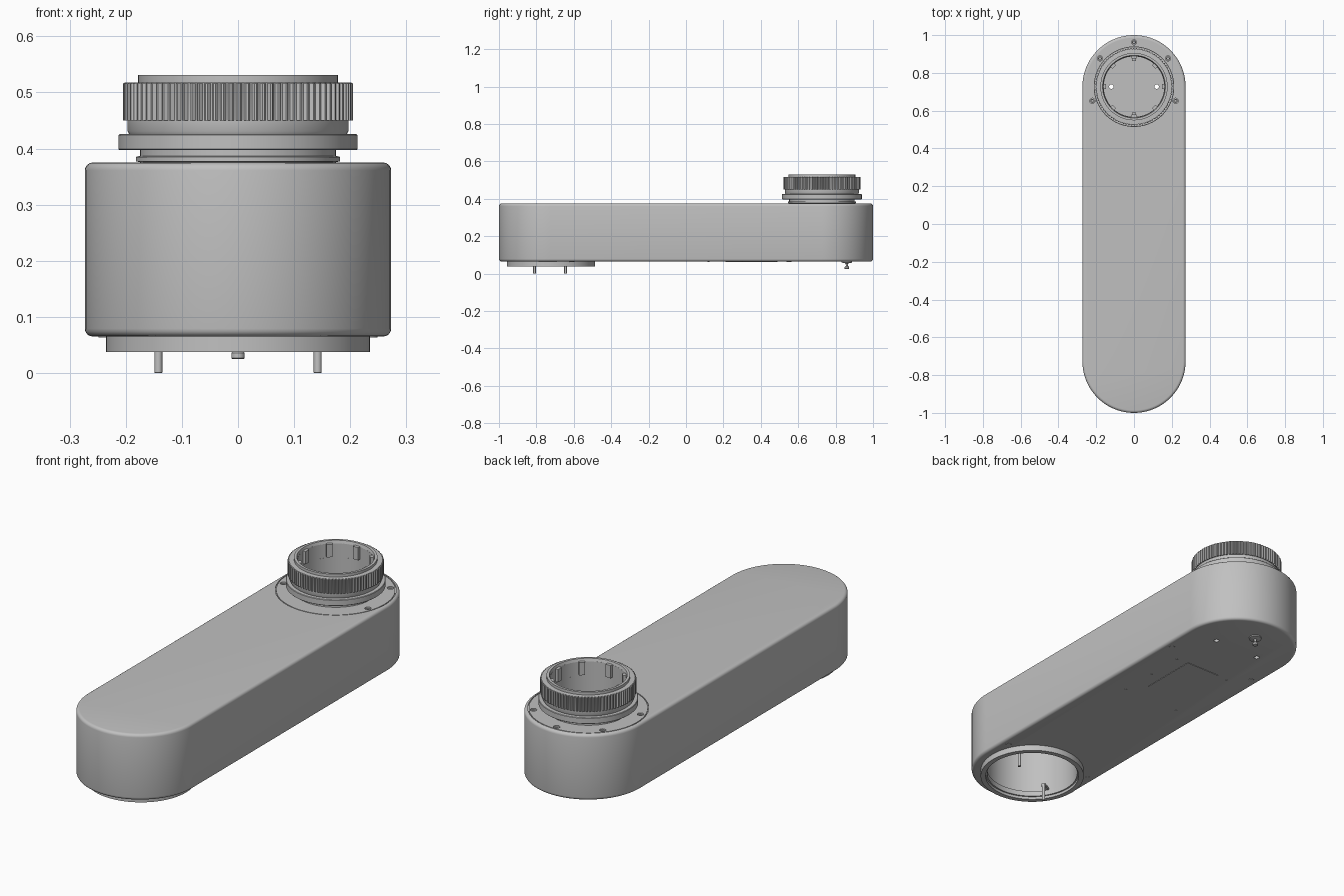
import bpy, bmesh
from math import sin, cos, pi, radians

old = bpy.data.objects.get("Cube")
if old:
    bpy.data.objects.remove(old, do_unlink=True)

# One plain grey for the whole housing
grey = bpy.data.materials.new("light_grey")
grey.use_nodes = True
colour = (0.53, 0.53, 0.53, 1)
grey.diffuse_color = colour
grey.node_tree.nodes["Principled BSDF"].inputs["Base Color"].default_value = colour

R = 0.273            # body half width
END = 1 - R          # centre of each rounded end
LOW, HIGH = 0.065, 0.375


def finish(name, bm, loc=(0, 0, 0)):
    bmesh.ops.recalc_face_normals(bm, faces=bm.faces)
    mesh = bpy.data.meshes.new(name)
    bm.to_mesh(mesh)
    bm.free()
    mesh.materials.append(grey)
    obj = bpy.data.objects.new(name, mesh)
    obj.location = loc
    bpy.context.collection.objects.link(obj)
    return obj


def smooth(obj):
    bpy.ops.object.select_all(action="DESELECT")
    obj.select_set(True)
    bpy.context.view_layer.objects.active = obj
    bpy.ops.object.shade_smooth_by_angle(angle=radians(30))


def bridge(bm, a, b):
    for i in range(len(a)):
        j = (i + 1) % len(a)
        bm.faces.new((a[i], a[j], b[j], b[i]))


def lathe(name, profile, x=0, y=0, segs=96, tooth=0):
    """Closed ring from an (r, z) profile; tooth cuts grooves in its widest part."""
    bm = bmesh.new()
    widest = max(r for r, z in profile)
    loops = []
    for r, z in profile:
        loop = []
        for k in range(segs):
            rr = r - tooth if tooth and k % 4 > 1 and r > widest - 0.001 else r
            a = 2 * pi * k / segs
            loop.append(bm.verts.new((rr * cos(a), rr * sin(a), z)))
        loops.append(loop)
    for i in range(len(loops)):
        bridge(bm, loops[i], loops[(i + 1) % len(loops)])
    return finish(name, bm, (x, y, 0))


def solid(name, profile, x=0, y=0, segs=24):
    """Capped turned solid from an (r, z) profile."""
    bm = bmesh.new()
    loops = [[bm.verts.new((r * cos(2 * pi * k / segs), r * sin(2 * pi * k / segs), z))
              for k in range(segs)] for r, z in profile]
    for a, b in zip(loops, loops[1:]):
        bridge(bm, a, b)
    bm.faces.new(loops[0])
    bm.faces.new(loops[-1])
    return finish(name, bm, (x, y, 0))


def box(name, size, loc, turn=0):
    bm = bmesh.new()
    bmesh.ops.create_cube(bm, size=1)
    bmesh.ops.scale(bm, vec=size, verts=bm.verts)
    obj = finish(name, bm, loc)
    obj.rotation_euler.z = turn
    return obj


def stadium(bm, radius, z, half=END, steps=48):
    pts = []
    for side, start in ((1, 0), (-1, pi)):
        for k in range(steps + 1):
            a = start + pi * k / steps
            pts.append(bm.verts.new((radius * cos(a), side * half + radius * sin(a), z)))
    return pts


# Long rounded body with filleted rims
bm = bmesh.new()
F = 0.014
arc = [(F * (1 - sin(pi / 2 * i / 4)), F * (1 - cos(pi / 2 * i / 4))) for i in range(5)]
layers = [(inset, LOW + h) for inset, h in arc]
layers += [(inset, HIGH - h) for inset, h in reversed(arc)]
loops = [stadium(bm, R - inset, z) for inset, z in layers]
for a, b in zip(loops, loops[1:]):
    bridge(bm, a, b)
bm.faces.new(loops[0])
bm.faces.new(loops[-1])
body = finish("body", bm)


def cut(cutter):
    cutter.hide_render = True
    mod = body.modifiers.new("cut", "BOOLEAN")
    mod.operation = "DIFFERENCE"
    mod.solver = "EXACT"
    mod.object = cutter
    bpy.context.view_layer.update()
    bpy.context.view_layer.objects.active = body
    bpy.ops.object.modifier_apply(modifier=mod.name)
    bpy.data.objects.remove(cutter, do_unlink=True)


def drill(r, z0, z1, x, y, segs=20):
    cut(solid("cutter", [(r, z0), (r, z1)], x, y, segs))


# Upper and lower bores, cap groove, screw holes
drill(0.16, 0.10, 0.5, 0, END, 96)
drill(0.208, 0.0, 0.345, 0, -END, 96)
cut(lathe("cutter", [(0.254, 0.371), (0.258, 0.371), (0.258, 0.4), (0.254, 0.4)], 0, END))
cap_screws = [(0, 0.235)] + [(s * x, y) for s in (-1, 1) for x, y in ((0.18, 0.15), (0.22, -0.075))]
for x, y in cap_screws:
    drill(0.014, 0.36, 0.4, x, END + y)
for s in (-1, 1):
    drill(0.012, 0.0, 0.2, s * 0.12, END)
smooth(body)

# Socket heads in the cap screws
for i, (x, y) in enumerate(cap_screws):
    smooth(lathe(f"cap_screw_{i}", [(0.005, 0.358), (0.011, 0.358), (0.011, 0.370), (0.005, 0.370)],
                 x, END + y, 16))

# Upper coupling: neck, flange, collar, knurled ring, lip
I = 0.162
smooth(lathe("neck", [(I, 0.365), (0.175, 0.365), (0.175, 0.376), (0.182, 0.377), (0.182, 0.385),
                      (0.175, 0.387), (0.175, 0.40), (I, 0.40)], 0, END))
smooth(lathe("flange", [(I, 0.397), (0.211, 0.397), (0.213, 0.399), (0.213, 0.424),
                        (0.211, 0.426), (I, 0.426)], 0, END))
smooth(lathe("collar", [(I, 0.425), (0.194, 0.425), (0.197, 0.431), (0.197, 0.452), (I, 0.452)], 0, END))
smooth(lathe("knurled_ring", [(I, 0.45), (0.205, 0.45), (0.205, 0.516), (0.2, 0.518), (I, 0.518)],
             0, END, 352, 0.006))
smooth(lathe("top_lip", [(I, 0.517), (0.178, 0.517), (0.178, 0.531), (I + 0.004, 0.531)], 0, END))

# Locking lugs inside the coupling
for k in range(8):
    a = k * pi / 4 + pi / 2
    box(f"lug_{k}", (0.016, 0.026, 0.06), (0.156 * cos(a), END + 0.156 * sin(a), 0.49), a)

# Contact pads on the floor of the coupling
for s in (-1, 1):
    smooth(lathe(f"floor_boss_{s + 1}", [(0.013, 0.099), (0.025, 0.099), (0.025, 0.106), (0.013, 0.106)],
                 s * 0.12, END, 32))
    box(f"wall_rib_{s + 1}", (0.02, 0.03, 0.3), (0, END + s * 0.152, 0.25))

# Lower mounting ring with stepped inner edge
smooth(lathe("lower_ring", [(0.205, 0.075), (0.235, 0.075), (0.235, 0.037), (0.212, 0.037),
                            (0.212, 0.05), (0.205, 0.05)], 0, -END + 0.005))
for s in (-1, 1):
    # Guide pins with their brackets
    px, py = s * 0.142, -END + s * 0.083
    smooth(solid(f"guide_pin_{s + 1}", [(0.006, 0), (0.007, 0.001), (0.007, 0.085)], px, py))
    box(f"pin_bracket_{s + 1}", (0.07, 0.02, 0.012),
        (s * 0.168, -END + s * 0.098, 0.081), radians(30))

# Small stepped plunger under the rear end
smooth(solid("plunger", [(0.010, 0.025), (0.012, 0.027), (0.012, 0.036), (0.005, 0.042),
                         (0.007, 0.055), (0.028, 0.059), (0.028, 0.07)], 0, 0.86))


# Underside screws and service hatch
def stud(name, x, y, r):
    smooth(solid(name, [(r, LOW - 0.0015), (r, LOW + 0.004)], x, y, 16))


for s in (-1, 1):
    for y in (-0.61, 0.55):
        stud("edge_screw", s * 0.235, y, 0.014)
    for y in (0.12, 0.3, 0.48):
        stud("small_screw", s * 0.15, y, 0.006)
    stud("hatch_screw", s * 0.05, 0.24, 0.01)
box("hatch", (0.18, 0.28, 0.004), (0, 0.35, LOW))
